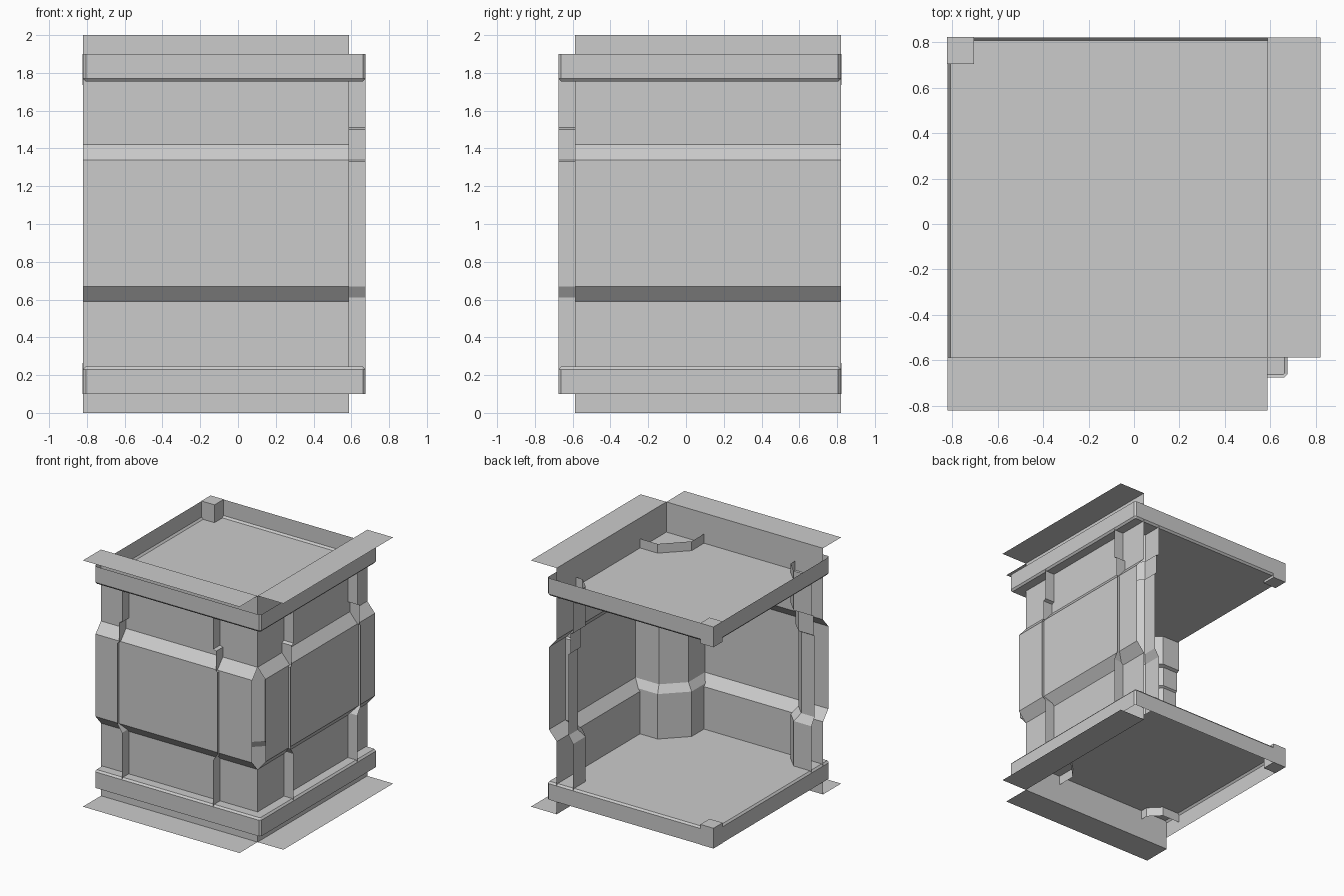
import bpy

if "Cube" in bpy.data.objects:
    bpy.data.objects.remove(bpy.data.objects["Cube"])

OUT = 0.675   # outer face of the bands
FAR = 0.82    # open ends of the walls
WALL = 0.588  # plane of the wall sheets


def make(name, verts, faces):
    mesh = bpy.data.meshes.new(name)
    mesh.from_pydata(verts, [], faces)
    mesh.update()
    obj = bpy.data.objects.new(name, mesh)
    bpy.context.collection.objects.link(obj)
    return obj


def loft(name, rows, closed=False, cap=False):
    """Skin a list of equal-length point rows; optionally close rows and cap the first."""
    n = len(rows[0])
    verts = [p for row in rows for p in row]
    faces = []
    for r in range(len(rows) - 1):
        for i in range(n if closed else n - 1):
            j = (i + 1) % n
            faces.append((r * n + i, r * n + j, (r + 1) * n + j, (r + 1) * n + i))
    if cap:
        faces.append(tuple(range(n)))
    return make(name, verts, faces)


def across(p):
    """Mirror a front-wall point over the corner diagonal to the right wall."""
    return (-p[1], -p[0], p[2])


# Wall sheets with top and bottom flanges and a bulged middle
profile = [(FAR, 0), (WALL, 0), (WALL, 0.59), (0.657, 0.67),
           (0.657, 1.34), (WALL, 1.42), (WALL, 2), (FAR, 2)]
front = [[(x, -d, z) for x in (-FAR, WALL)] for d, z in profile]
loft("front_wall", front)
loft("right_wall", [[across(p) for p in row] for row in front])

# Posts: height and inset of each level (base, shaft, collar, head)
levels = [(0.17, 0), (0.61, 0), (0.67, 0.04), (1.33, 0.04), (1.34, 0.025),
          (1.50, 0.025), (1.51, 0), (1.83, 0)]

# Corner column wrapping the inner corner, its edges poking through the walls
column = []
for z, o in levels:
    a, b = 0.25 + o, 0.43 + o * 0.4
    column.append([(a, -OUT, z), (a, -b, z), (b, -a, z), (OUT, -a, z)])
loft("corner_column", column)

# Half posts at the free end of each wall
end = []
for z, o in levels:
    x, y = -0.57 - o, -0.44 - o
    end.append([(x, -OUT, z), (x, y - 0.09, z), (x - 0.09, y, z), (-FAR, y, z)])
loft("front_end_post", end)
loft("right_end_post", [[across(p) for p in row] for row in end])


def ring(inset, c, z):
    """Rectangle of the deck outline with cut corners."""
    x0, x1, y0, y1 = -FAR + inset, OUT - inset, -OUT + inset, FAR - inset
    return [(x0 + c, y0, z), (x1 - c, y0, z), (x1, y0 + c, z), (x1, y1 - c, z),
            (x1 - c, y1, z), (x0 + c, y1, z), (x0, y1 - c, z), (x0, y0 + c, z)]


def box(name, lo, hi):
    rows = [[(lo[0], lo[1], z), (hi[0], lo[1], z), (hi[0], hi[1], z), (lo[0], hi[1], z)]
            for z in (lo[2], hi[2])]
    obj = loft(name, rows, closed=True, cap=True)
    bm_faces = [tuple(p.vertices) for p in obj.data.polygons] + [(4, 5, 6, 7)]
    verts = [tuple(v.co) for v in obj.data.vertices]
    obj.data.clear_geometry()
    obj.data.from_pydata(verts, [], bm_faces)
    return obj


# Trays: deck plate with a bevelled rim, upper one open upward, lower one open downward
for name, flip in (("upper", False), ("lower", True)):
    rows = [ring(0.013, 0.004, 1.755), ring(0, 0.014, 1.77), ring(0, 0.014, 1.9)]
    if flip:
        rows = [[(x, y, 2 - z) for x, y, z in r] for r in rows]
    loft(name + "_deck", rows, closed=True, cap=True)
    # Square block at the far corner of the tray
    z0, z1 = (0.1, 0.265) if flip else (1.735, 1.9)
    box(name + "_corner_block", (-0.823, 0.705, z0), (-0.705, 0.823, z1))
